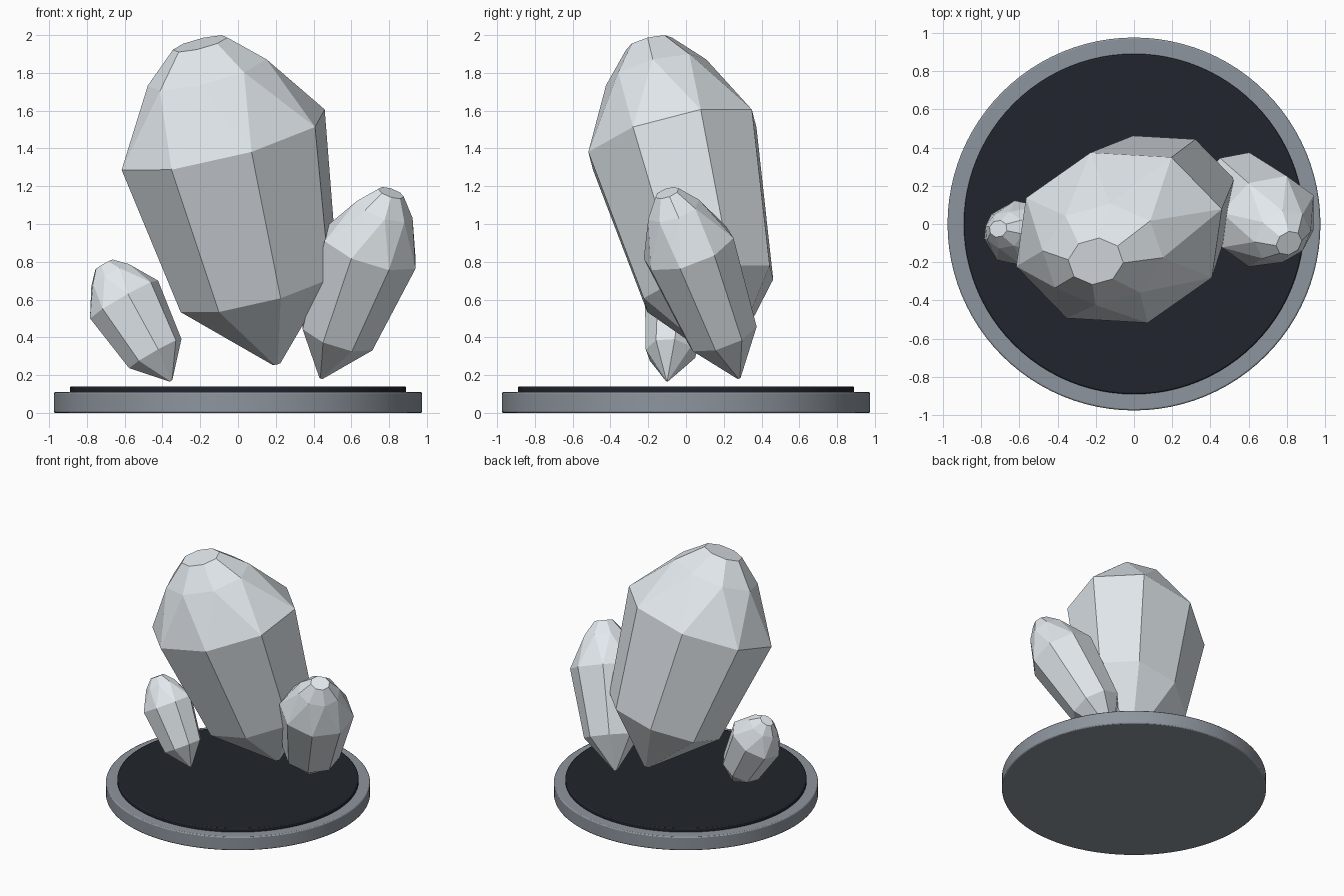
import bpy, bmesh
from math import sin, cos, pi, radians
from mathutils import Vector

if "Cube" in bpy.data.objects:
    bpy.data.objects.remove(bpy.data.objects["Cube"])


def material(name, rgb):
    m = bpy.data.materials.new(name)
    m.diffuse_color = (*rgb, 1)
    m.use_nodes = True
    m.node_tree.nodes["Principled BSDF"].inputs["Base Color"].default_value = m.diffuse_color
    return m


PALE = material("pale_crystal", (0.76, 0.81, 0.85))
STEEL = material("grey_rim", (0.27, 0.30, 0.34))
DARK = material("dark_inlay", (0.015, 0.018, 0.025))


def disc(name, radius, z0, z1, bevel, mat):
    bpy.ops.mesh.primitive_cylinder_add(vertices=96, radius=radius, depth=z1 - z0,
                                        location=(0, 0, (z0 + z1) / 2))
    ob = bpy.context.object
    ob.name = name
    ob.data.materials.append(mat)
    mod = ob.modifiers.new("edge", 'BEVEL')
    mod.width = bevel
    mod.segments = 2
    mod.limit_method = 'ANGLE'
    bpy.ops.object.shade_smooth_by_angle(angle=radians(30))


# (fraction along axis, radius factor, rotation in steps of 45 degrees)
RINGS = [(0.0, 0.04, 0), (0.234, 0.77, 0), (0.70, 1.0, 0),
         (0.91, 0.567, 0.5), (1.0, 0.26, 0.5)]


def crystal(name, foot, tip, a, b):
    """Eight-sided crystal from foot to tip; a and b span its widest ring."""
    foot, tip, a, b = map(Vector, (foot, tip, a, b))
    bm = bmesh.new()
    rings = []
    for t, k, turn in RINGS:
        angles = [(i + turn) * pi / 4 for i in range(8)]
        rings.append([bm.verts.new(foot.lerp(tip, t) + k * (a * cos(w) + b * sin(w)))
                      for w in angles])
    bm.faces.new(rings[0][::-1])
    bm.faces.new(rings[-1])
    for n, (lo, hi) in enumerate(zip(rings, rings[1:])):
        for i in range(8):
            j = (i + 1) % 8
            if RINGS[n][2] != RINGS[n + 1][2]:      # staggered crown facets
                bm.faces.new((lo[i], lo[j], hi[i]))
                bm.faces.new((lo[j], hi[j], hi[i]))
            else:
                bm.faces.new((lo[i], lo[j], hi[j], hi[i]))
    bmesh.ops.recalc_face_normals(bm, faces=bm.faces)
    me = bpy.data.meshes.new(name)
    bm.to_mesh(me)
    bm.free()
    me.materials.append(PALE)
    bpy.context.collection.objects.link(bpy.data.objects.new(name, me))


# Round stand with dark inlay
disc("base_rim", 0.975, 0.0, 0.11, 0.008, STEEL)
disc("base_inlay", 0.89, 0.10, 0.14, 0.008, DARK)

# Floating crystals
crystal("large_crystal", (0.205, 0.215, 0.26), (-0.20, -0.195, 1.955),
        (0.5375, 0.15, 0.16), (-0.15, 0.445, 0.065))
crystal("right_crystal", (0.44, 0.28, 0.185), (0.81, -0.10, 1.165),
        (0.24, 0.136, -0.038), (-0.10, 0.20, 0.115))
crystal("left_crystal", (-0.355, -0.10, 0.17), (-0.71, -0.025, 0.785),
        (0.18, 0.03, 0.10), (-0.02, 0.17, -0.03))
